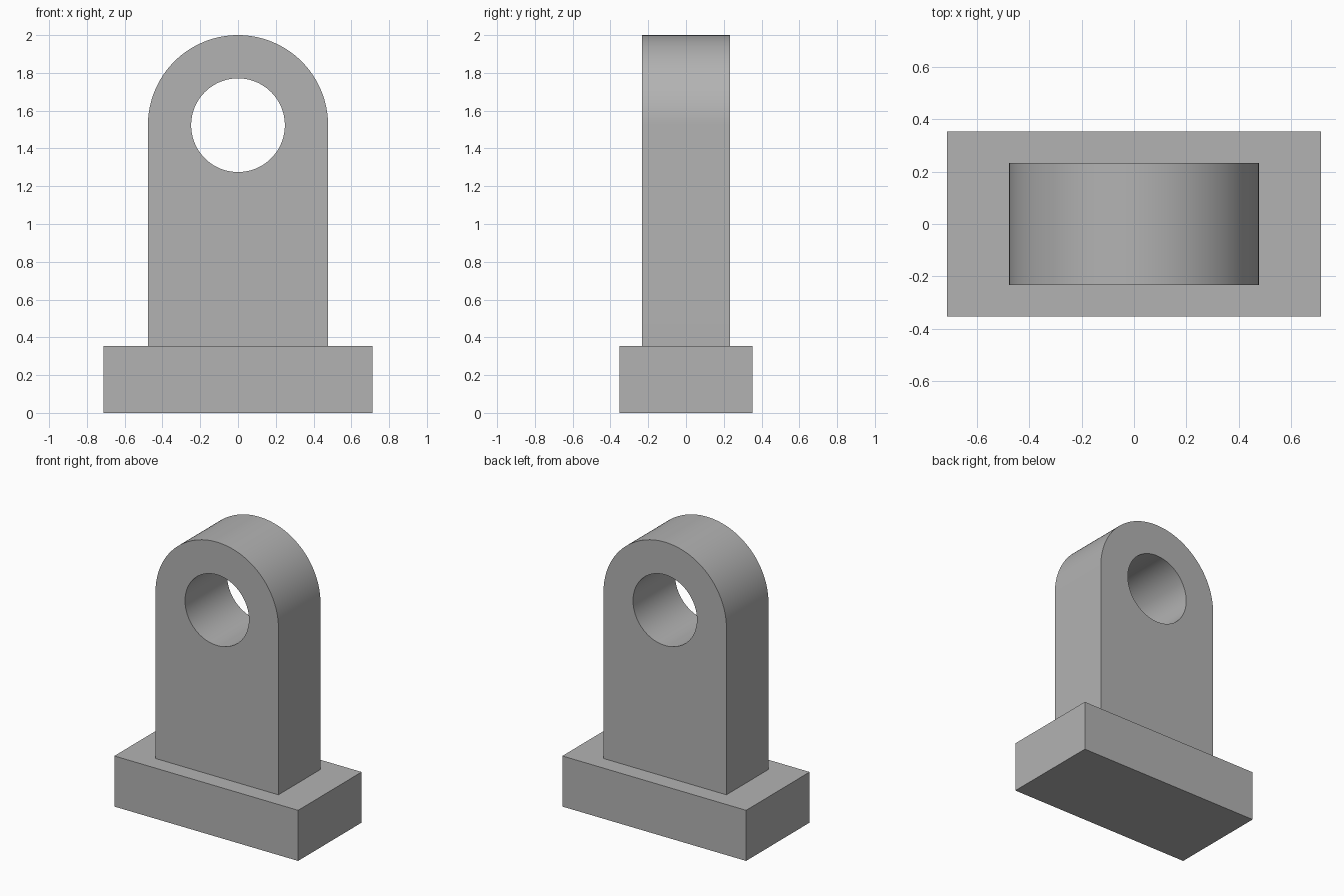
import bpy
import bmesh
from math import sin, cos, pi, radians

BASE_X, BASE_Y, BASE_Z = 1.426, 0.704, 0.355   # foot block size
RADIUS, HOLE, THICK = 0.477, 0.248, 0.466      # upright lug
AXIS_Z = 2 - RADIUS                            # height of the pin hole
STEPS = 32                                     # segments per quarter turn

cube = bpy.data.objects.get("Cube")
if cube:
    bpy.data.objects.remove(cube, do_unlink=True)

grey = bpy.data.materials.new("plain grey")
grey.use_nodes = True
colour = (0.45, 0.45, 0.45, 1)
grey.diffuse_color = colour
grey.node_tree.nodes["Principled BSDF"].inputs["Base Color"].default_value = colour


def add_object(name, bm):
    bmesh.ops.recalc_face_normals(bm, faces=bm.faces[:])
    mesh = bpy.data.meshes.new(name)
    bm.to_mesh(mesh)
    bm.free()
    mesh.materials.append(grey)
    obj = bpy.data.objects.new(name, mesh)
    bpy.context.collection.objects.link(obj)
    return obj


def arc(radius, start, end, steps):
    angles = [start + (end - start) * i / steps for i in range(steps + 1)]
    return [(radius * cos(a), AXIS_Z + radius * sin(a)) for a in angles]


# Foot block
bm = bmesh.new()
bmesh.ops.create_cube(bm, size=1)
for v in bm.verts:
    v.co.x *= BASE_X
    v.co.y *= BASE_Y
    v.co.z = (v.co.z + 0.5) * BASE_Z
add_object("base_block", bm)

# Upright lug: half outline around the hole, mirrored, welded and extruded
half = [(0, BASE_Z), (RADIUS, BASE_Z)]
half += arc(RADIUS, 0, pi / 2, STEPS)
half += arc(HOLE, pi / 2, -pi / 2, STEPS * 2)
bm = bmesh.new()
for side in (1, -1):
    outline = half if side == 1 else half[::-1]
    bm.faces.new([bm.verts.new((side * x, -THICK / 2, z)) for x, z in outline])
bmesh.ops.remove_doubles(bm, verts=bm.verts[:], dist=0.0001)
result = bmesh.ops.extrude_face_region(bm, geom=bm.faces[:], use_keep_orig=True)
moved = [g for g in result["geom"] if isinstance(g, bmesh.types.BMVert)]
bmesh.ops.translate(bm, verts=moved, vec=(0, THICK, 0))
lug = add_object("upright_lug", bm)

# Smooth the rounded top and the bore, keep the rims sharp
bpy.ops.object.select_all(action="DESELECT")
lug.select_set(True)
bpy.context.view_layer.objects.active = lug
bpy.ops.object.shade_smooth_by_angle(angle=radians(30))
